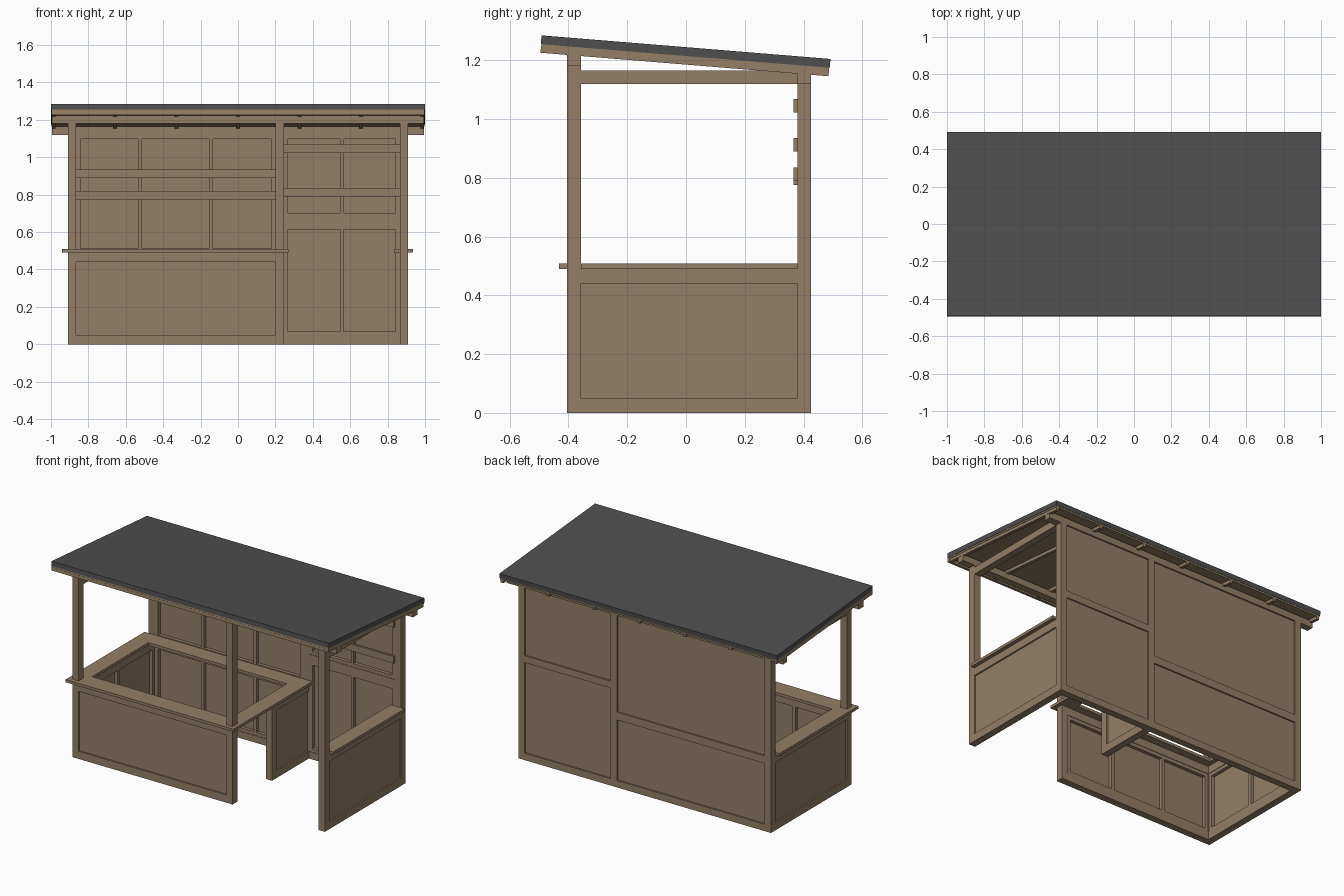
import bpy
import bmesh

cube = bpy.data.objects.get("Cube")
if cube:
    bpy.data.objects.remove(cube, do_unlink=True)


def material(name, rgb):
    m = bpy.data.materials.new(name)
    m.use_nodes = True
    m.diffuse_color = (*rgb, 1)
    m.node_tree.nodes["Principled BSDF"].inputs["Base Color"].default_value = (*rgb, 1)
    return m


WOOD = material("timber brown", (0.29, 0.212, 0.133))
FELT = material("roof grey", (0.078, 0.078, 0.078))

# Main dimensions
T = 0.045                    # timber thickness
X_OUT, X_IN = 0.91, 0.865    # side walls
MID_L, MID_R = 0.2, 0.245    # middle post and partition
F_OUT, F_IN = -0.405, -0.357
B_OUT, B_IN = 0.425, 0.38
RAIL, LEDGE, LEDGE_TOP = 0.44, 0.49, 0.508
SLOPE = -0.081


def build(name, boxes, mat=WOOD, slope=0.0):
    """One object from (x0, x1, y0, y1, z0, z1) boxes, optionally sheared along y."""
    bm = bmesh.new()
    for x0, x1, y0, y1, z0, z1 in boxes:
        for v in bmesh.ops.create_cube(bm, size=1)["verts"]:
            v.co.x = x1 if v.co.x > 0 else x0
            v.co.y = y1 if v.co.y > 0 else y0
            v.co.z = z1 if v.co.z > 0 else z0
            v.co.z += slope * v.co.y
            v.co.y -= slope * (v.co.z - 1.245) if slope else 0
    bmesh.ops.recalc_face_normals(bm, faces=bm.faces)
    me = bpy.data.meshes.new(name)
    bm.to_mesh(me)
    bm.free()
    me.materials.append(mat)
    ob = bpy.data.objects.new(name, me)
    bpy.context.collection.objects.link(ob)
    return ob


def wall_box(side, u0, u1, d0, d1, z0, z1):
    """Box placed by distance along a wall and depth inward from its outer face."""
    face, along_x, inward = {
        "front": (F_OUT, True, 1), "back": (B_OUT, True, -1),
        "right": (-X_OUT, False, 1), "left": (X_OUT, False, -1),
        "partition": (MID_R, False, -1)}[side]
    a, b = sorted((face + inward * d0, face + inward * d1))
    return (u0, u1, a, b, z0, z1) if along_x else (a, b, u0, u1, z0, z1)


def panel(name, side, u0, u1, z0, z1, studs=()):
    """Recessed board with battens round its inner edge and upright studs."""
    w, d0, d1 = 0.022, 0.02, 0.042
    parts = [(u0, u1, 0.01, d0, z0, z1),
             (u0, u0 + w, d0, d1, z0, z1), (u1 - w, u1, d0, d1, z0, z1),
             (u0 + w, u1 - w, d0, d1, z0, z0 + w), (u0 + w, u1 - w, d0, d1, z1 - w, z1)]
    parts += [(s - 0.01, s + 0.01, d0, d1, z0 + w, z1 - w) for s in studs]
    build(name, [wall_box(side, *p) for p in parts])


def rails(name, side, u0, u1, *heights):
    build(name, [wall_box(side, u0, u1, 0, T, a, b) for a, b in heights])


# Posts
PLATE_F, PLATE_B = 1.18, 1.12
for label, x0, x1 in (("right", -X_OUT, -X_IN), ("middle", MID_L, MID_R), ("left", X_IN, X_OUT)):
    build(f"front_{label}_post", [(x0, x1, F_OUT, F_IN, 0, PLATE_F)])
    build(f"back_{label}_post", [(x0, x1, B_IN, B_OUT, 0, PLATE_B)])
build("partition_post", [(MID_L, MID_R, 0, T, 0, LEDGE)])

# Wall plates and side beams under the roof
build("front_plate", [(-0.995, 0.995, F_OUT, F_IN, PLATE_F, 1.222)])
build("back_plate", [(-0.995, 0.995, B_IN, B_OUT, PLATE_B, 1.163)])
for label, x0 in (("right", -X_OUT), ("left", X_IN)):
    build(f"{label}_beam", [(x0, x0 + T, F_IN, B_IN, 1.12, 1.165)])

# Half-height walls
bays = (-0.525, -0.145)
rails("front_rails", "front", -X_IN, MID_L, (0, 0.05), (RAIL, LEDGE))
panel("front_panel", "front", -X_IN, MID_L, 0.05, RAIL, bays)
for side in ("left", "right"):
    rails(f"{side}_rails", side, F_IN, B_IN, (0, 0.05), (RAIL, LEDGE))
    panel(f"{side}_panel", side, F_IN, B_IN, 0.05, RAIL, (0.01,))
rails("partition_rails", "partition", T, B_IN, (0, 0.05), (RAIL, LEDGE))
panel("partition_panel", "partition", T, B_IN, 0.05, RAIL)

# Back wall
rails("back_wide_rails", "back", -X_IN, MID_L, (0, T), (RAIL, LEDGE))
panel("back_wide_lower_panel", "back", -X_IN, MID_L, T, RAIL, bays)
panel("back_wide_upper_panel", "back", -X_IN, MID_L, LEDGE, PLATE_B, bays)
rails("back_narrow_rails", "back", MID_R, X_IN, (0, T), (0.635, 0.68))
panel("back_narrow_lower_panel", "back", MID_R, X_IN, T, 0.635, (0.555,))
panel("back_narrow_upper_panel", "back", MID_R, X_IN, 0.68, PLATE_B, (0.555,))

# Planks fixed across the inside of the back wall
build("wide_wall_planks", [(-X_IN, MID_L, 0.366, B_IN, z, z + T) for z in (0.775, 0.89)])
build("narrow_wall_planks", [(MID_R, X_IN, 0.366, B_IN, z, z + T) for z in (0.79, 1.023)])

# Counter tops
build("front_counter", [(-0.94, 0.27, -0.432, -0.31, LEDGE, LEDGE_TOP)])
build("back_counter", [(-X_IN, 0.27, 0.27, B_IN, LEDGE, LEDGE_TOP)])
build("right_counter", [(-0.94, -0.835, -0.31, B_IN, LEDGE, LEDGE_TOP)])
build("lift_up_counter", [(0.165, 0.27, -0.31, 0.27, LEDGE, LEDGE_TOP)])
build("left_ledge", [(0.835, 0.935, F_IN, B_IN, LEDGE, LEDGE_TOP)])

# Sloping roof: covering, deck, rafters and front board
build("roof_covering", [(-1, 1, -0.495, 0.495, 1.215, 1.245)], FELT, SLOPE)
build("roof_deck", [(-0.998, 0.998, -0.493, 0.493, 1.205, 1.215)], WOOD, SLOPE)
build("rafters", [(x - 0.01, x + 0.01, -0.493, 0.493, 1.186, 1.205)
                  for x in (i * 0.3285 for i in range(-3, 4))], WOOD, SLOPE)
build("front_board", [(-0.998, 0.998, -0.494, -0.475, 1.187, 1.206)], WOOD, SLOPE)
